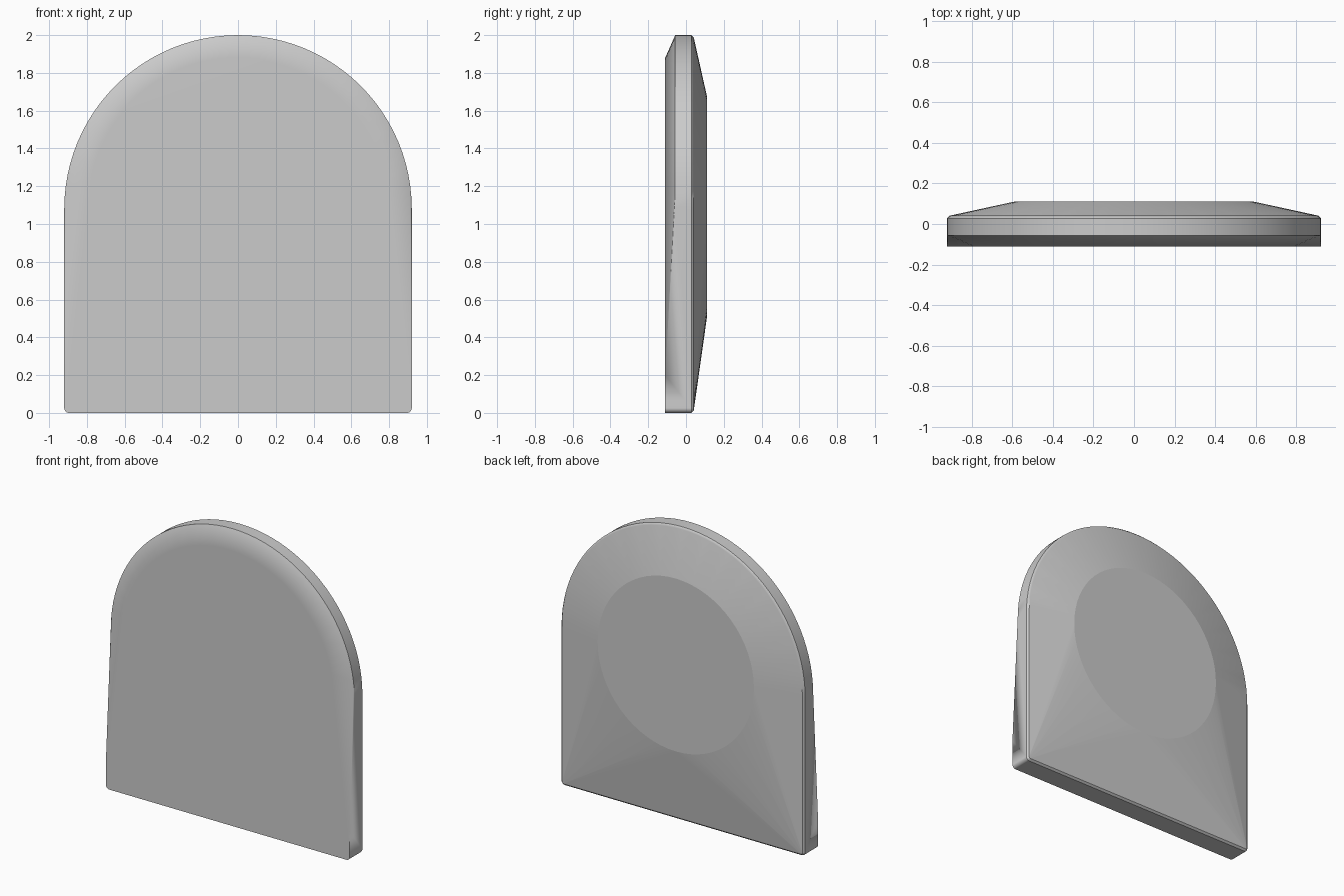
import bpy, bmesh, math

cube = bpy.data.objects.get("Cube")
if cube:
    bpy.data.objects.remove(cube)

HALF_W, SPRING, FRONT, BACK = 0.92, 1.08, -0.11, 0.11
STEPS = 48


def arc(cx, cz, r, start, end, n, y):
    """Points on an arc in an upright plane."""
    return [(cx + r * math.cos(t), y, cz + r * math.sin(t))
            for t in (math.radians(start + (end - start) * i / n) for i in range(n + 1))]


def foot_corners(inset, y):
    """Small rounded corners at both ends of the foot."""
    r = 0.025
    x, z = HALF_W - r, r
    return (arc(x, z, r - inset, -90, 0, 4, y) + arc(-x, z, r - inset, 180, 270, 4, y))


# Rim, softened back edge, bevelled front arch and raised back disc
points = arc(0, SPRING, HALF_W, 0, 180, STEPS, -0.057)
points += arc(0, SPRING, HALF_W, 0, 180, STEPS, 0.028)
points += arc(0, SPRING, HALF_W - 0.012, 0, 180, STEPS, 0.041)
points += arc(0, SPRING, 0.80, 0, 180, STEPS, FRONT)
points += arc(0, SPRING + 0.01, 0.59, 0, 360, 64, BACK)[:-1]
points += foot_corners(0, FRONT) + foot_corners(0, 0.028) + foot_corners(0.012, 0.041)
points += [(s * HALF_W, FRONT, 0.2) for s in (-1, 1)]

# Skin the sections into one convex slab
bm = bmesh.new()
for p in points:
    bm.verts.new(p)
hull = bmesh.ops.convex_hull(bm, input=bm.verts[:])
bmesh.ops.delete(bm, geom=[v for v in bm.verts if not v.link_faces], context='VERTS')
bmesh.ops.dissolve_limit(bm, angle_limit=math.radians(0.2), verts=bm.verts[:],
                         edges=bm.edges[:])
bmesh.ops.recalc_face_normals(bm, faces=bm.faces[:])

# Smooth curves, with crisp disc outline and crisp hard edges
for f in bm.faces:
    f.smooth = True
for e in bm.edges:
    on_disc = all(v.co.y > BACK - 0.001 for v in e.verts)
    e.smooth = not on_disc and e.calc_face_angle(0) < math.radians(35)

mesh = bpy.data.meshes.new("arched_panel")
bm.to_mesh(mesh)
bm.free()
panel = bpy.data.objects.new("arched_panel", mesh)
bpy.context.collection.objects.link(panel)
weighted = panel.modifiers.new("weighted_normals", 'WEIGHTED_NORMAL')
weighted.keep_sharp = True

grey = bpy.data.materials.new("plain_grey")
grey.use_nodes = True
colour = (0.6, 0.6, 0.6, 1)
grey.diffuse_color = colour
grey.node_tree.nodes["Principled BSDF"].inputs["Base Color"].default_value = colour
mesh.materials.append(grey)
